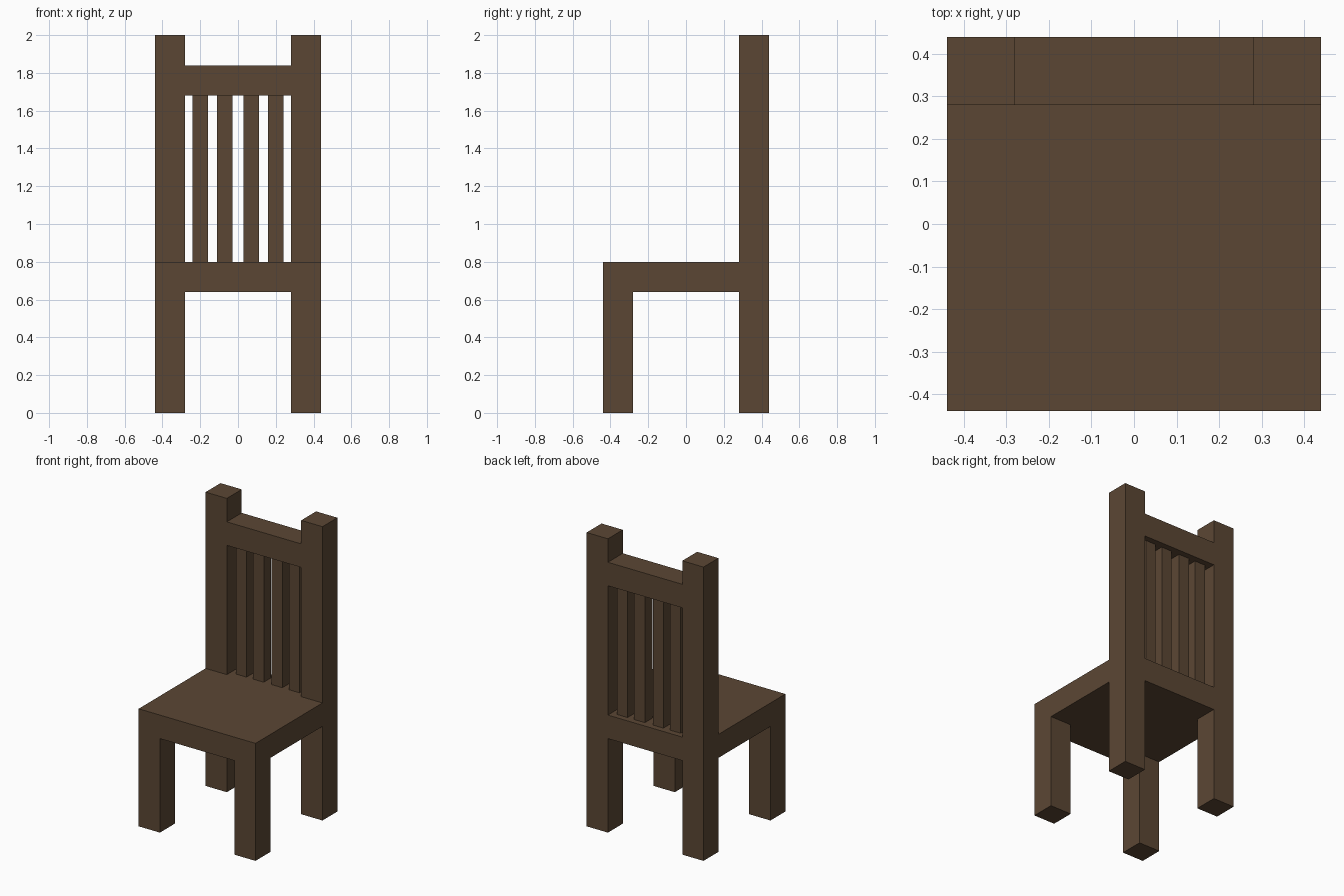
import bpy
import bmesh

cube = bpy.data.objects.get("Cube")
if cube:
    bpy.data.objects.remove(cube, do_unlink=True)

# Single dark wood colour
WOOD = (0.105, 0.062, 0.034, 1.0)
wood = bpy.data.materials.new("dark_brown_wood")
wood.use_nodes = True
wood.diffuse_color = WOOD
bsdf = next(n for n in wood.node_tree.nodes if n.type == 'BSDF_PRINCIPLED')
bsdf.inputs["Base Color"].default_value = WOOD
bsdf.inputs["Roughness"].default_value = 0.8


def box(name, x, y, z):
    """Axis-aligned box from (min, max) ranges."""
    bm = bmesh.new()
    bmesh.ops.create_cube(bm, size=1.0)
    for v in bm.verts:
        v.co = [r[0] if c < 0 else r[1] for c, r in zip(v.co, (x, y, z))]
    mesh = bpy.data.meshes.new(name)
    bm.to_mesh(mesh)
    bm.free()
    mesh.materials.append(wood)
    obj = bpy.data.objects.new(name, mesh)
    bpy.context.collection.objects.link(obj)
    return obj


HALF = 0.44           # half of the square footprint
INNER = 0.28          # inner face of legs and posts
SEAT_Z = (0.64, 0.80)

# Seat slab
box("seat", (-HALF, HALF), (-HALF, HALF), SEAT_Z)

# Legs under the seat and back posts above it, on both sides
for side, x in (("left", (INNER, HALF)), ("right", (-HALF, -INNER))):
    box(f"front_leg_{side}", x, (-HALF, -INNER), (0, SEAT_Z[0]))
    box(f"back_leg_{side}", x, (INNER, HALF), (0, SEAT_Z[0]))
    box(f"back_post_{side}", x, (INNER, HALF), (SEAT_Z[1], 2.0))

# Top rail between the posts
box("top_rail", (-INNER, INNER), (INNER, HALF), (1.68, 1.84))

# Four slim slats, centred in the depth of the backrest
for i, cx in enumerate((-0.20, -0.07, 0.07, 0.20), 1):
    box(f"back_slat_{i}", (cx - 0.04, cx + 0.04), (0.32, 0.40), (SEAT_Z[1], 1.68))
